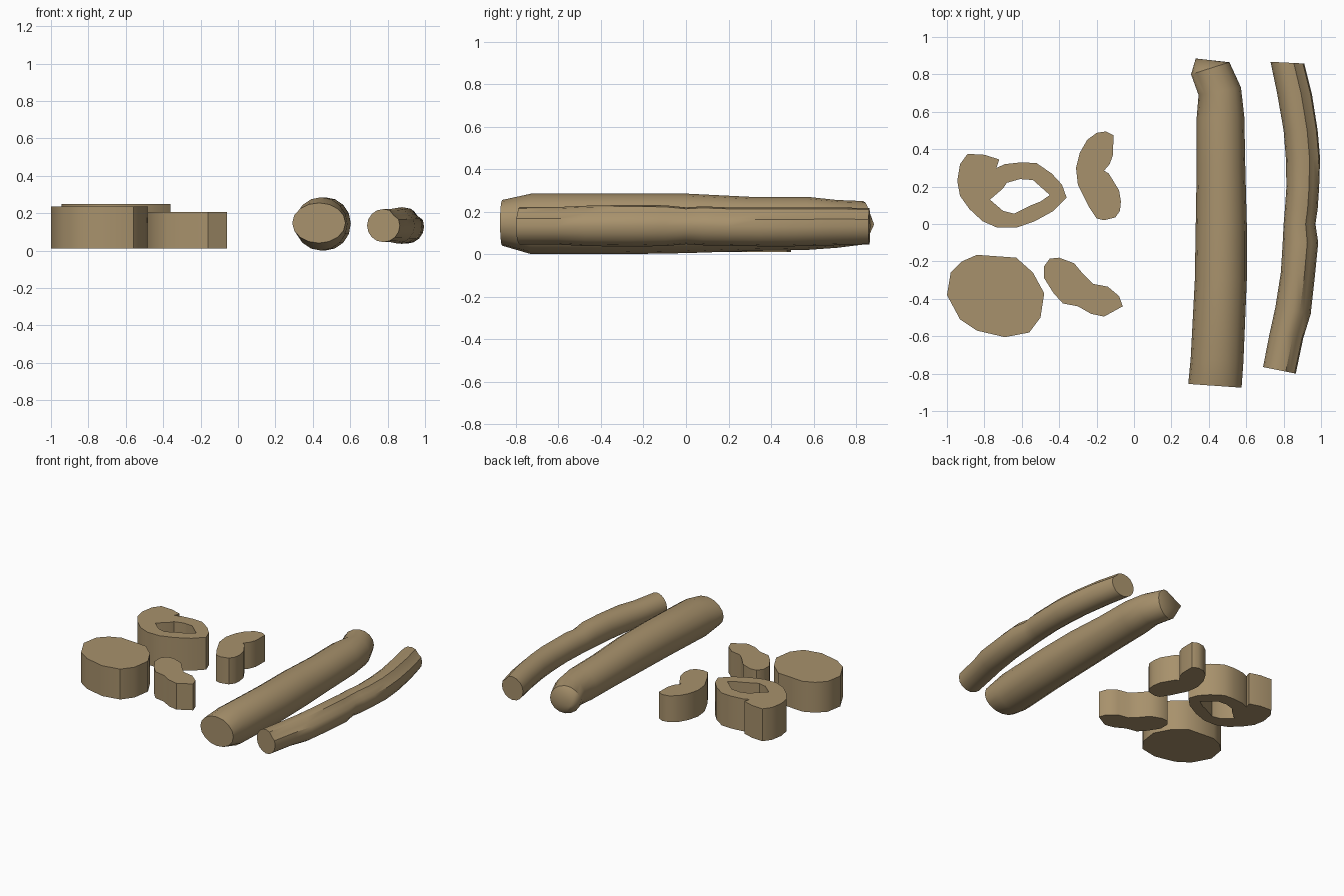
import bpy, bmesh, math
from mathutils import Vector

if "Cube" in bpy.data.objects:
    bpy.data.objects.remove(bpy.data.objects["Cube"])

bark = bpy.data.materials.new("tan")
bark.diffuse_color = (0.39, 0.285, 0.15, 1)
bark.use_nodes = True
bark.node_tree.nodes["Principled BSDF"].inputs["Base Color"].default_value = bark.diffuse_color


def finish(bm, name):
    bmesh.ops.recalc_face_normals(bm, faces=bm.faces[:])
    mesh = bpy.data.meshes.new(name)
    bm.to_mesh(mesh)
    bm.free()
    mesh.materials.append(bark)
    ob = bpy.data.objects.new(name, mesh)
    bpy.context.collection.objects.link(ob)
    bpy.ops.object.select_all(action='DESELECT')
    ob.select_set(True)
    bpy.context.view_layer.objects.active = ob
    bpy.ops.object.shade_smooth_by_angle(angle=math.radians(40))


def slab(name, loops, top, bottom=0.01):
    """Extruded outline; further loops are holes."""
    bm = bmesh.new()
    edges = []
    for pts in loops:
        vs = [bm.verts.new((x, y, bottom)) for x, y in pts]
        edges += [bm.edges.new((vs[i - 1], vs[i])) for i in range(len(vs))]
    bmesh.ops.triangle_fill(bm, edges=edges, use_beauty=True, normal=(0, 0, 1))
    ext = bmesh.ops.extrude_face_region(bm, geom=bm.faces[:], use_keep_orig=True)
    moved = [g for g in ext["geom"] if isinstance(g, bmesh.types.BMVert)]
    bmesh.ops.translate(bm, verts=moved, vec=(0, 0, top - bottom))
    finish(bm, name)


def log(name, stations, tip=None, groove=1.0, n=16):
    """Loft of rings: left x, left y, right x, right y, low z, high z."""
    bm = bmesh.new()
    rings = []
    for lx, ly, rx, ry, lo, hi in stations:
        c = Vector(((lx + rx) / 2, (ly + ry) / 2, (lo + hi) / 2))
        u = Vector(((rx - lx) / 2, (ry - ly) / 2, 0))
        w = Vector((0, 0, (hi - lo) / 2))
        ring = []
        for i in range(n):
            a = math.tau * i / n
            r = groove if i == n // 8 else 1.0
            ring.append(bm.verts.new(c + (u * math.cos(a) + w * math.sin(a)) * r))
        rings.append(ring)
    for a, b in zip(rings, rings[1:]):
        for i in range(n):
            bm.faces.new((a[i - 1], a[i], b[i], b[i - 1]))
    bm.faces.new(rings[0])
    if tip:
        t = bm.verts.new(tip)
        for i in range(n):
            bm.faces.new((rings[-1][i - 1], rings[-1][i], t))
    else:
        bm.faces.new(rings[-1])
    finish(bm, name)


# Solid round slice
slab("round_slice", [[
    (-1.0, -.38), (-.98, -.26), (-.92, -.20), (-.84, -.165), (-.63, -.18), (-.54, -.26),
    (-.48, -.37), (-.50, -.50), (-.56, -.58), (-.69, -.605), (-.84, -.57), (-.93, -.51)]], 0.235)

# Hollow slice with a curled end
slab("hollow_slice", [
    [(-.89, .375), (-.80, .37), (-.72, .345), (-.735, .30), (-.69, .32), (-.60, .33),
     (-.52, .325), (-.44, .27), (-.385, .21), (-.36, .14), (-.43, .07), (-.53, .015),
     (-.63, -.02), (-.73, -.02), (-.81, .015), (-.88, .08), (-.93, .15), (-.945, .23), (-.93, .32)],
    [(-.77, .13), (-.70, .19), (-.68, .22), (-.61, .24), (-.54, .235), (-.45, .155),
     (-.50, .12), (-.55, .10), (-.64, .055), (-.70, .07)]], 0.25)

# Two kidney-shaped slices
slab("back_curved_slice", [[
    (-.15, .495), (-.11, .475), (-.112, .37), (-.13, .32), (-.16, .285), (-.135, .27),
    (-.08, .18), (-.07, .12), (-.075, .07), (-.10, .035), (-.16, .02), (-.20, .03),
    (-.24, .09), (-.30, .21), (-.31, .30), (-.29, .38), (-.25, .45), (-.20, .487)]], 0.205)
slab("front_curved_slice", [[
    (-.48, -.225), (-.45, -.185), (-.40, -.18), (-.32, -.21), (-.27, -.27), (-.22, -.32),
    (-.14, -.335), (-.08, -.385), (-.06, -.44), (-.16, -.495), (-.23, -.48), (-.30, -.44),
    (-.38, -.425), (-.43, -.37), (-.48, -.29)]], 0.205)

# Thick root with a bent, pointed end
log("thick_root", [
    (.29, -.855, .575, -.875, .04, .255),
    (.303, -.72, .585, -.735, 0, .285),
    (.325, -.30, .603, -.30, 0, .285),
    (.33, 0, .603, 0, .005, .285),
    (.335, .30, .595, .30, .015, .27),
    (.335, .57, .59, .57, .02, .27),
    (.345, .69, .572, .73, .03, .255),
    (.305, .80, .51, .865, .045, .25)], tip=(.33, .885, .14))

# Thin curved root
log("thin_root", [
    (.69, -.765, .865, -.80, .045, .222),
    (.725, -.585, .905, -.61, .045, .222),
    (.755, -.45, .945, -.48, .038, .228),
    (.785, -.26, .968, -.27, .036, .232),
    (.795, -.10, .985, -.10, .038, .23),
    (.80, 0, .97, 0, .047, .22),
    (.807, .08, .982, .08, .042, .225),
    (.815, .20, .99, .20, .04, .22),
    (.812, .35, .995, .35, .037, .22),
    (.80, .50, .982, .50, .037, .22),
    (.765, .70, .952, .69, .042, .22),
    (.73, .867, .91, .858, .045, .217)], groove=0.88)
